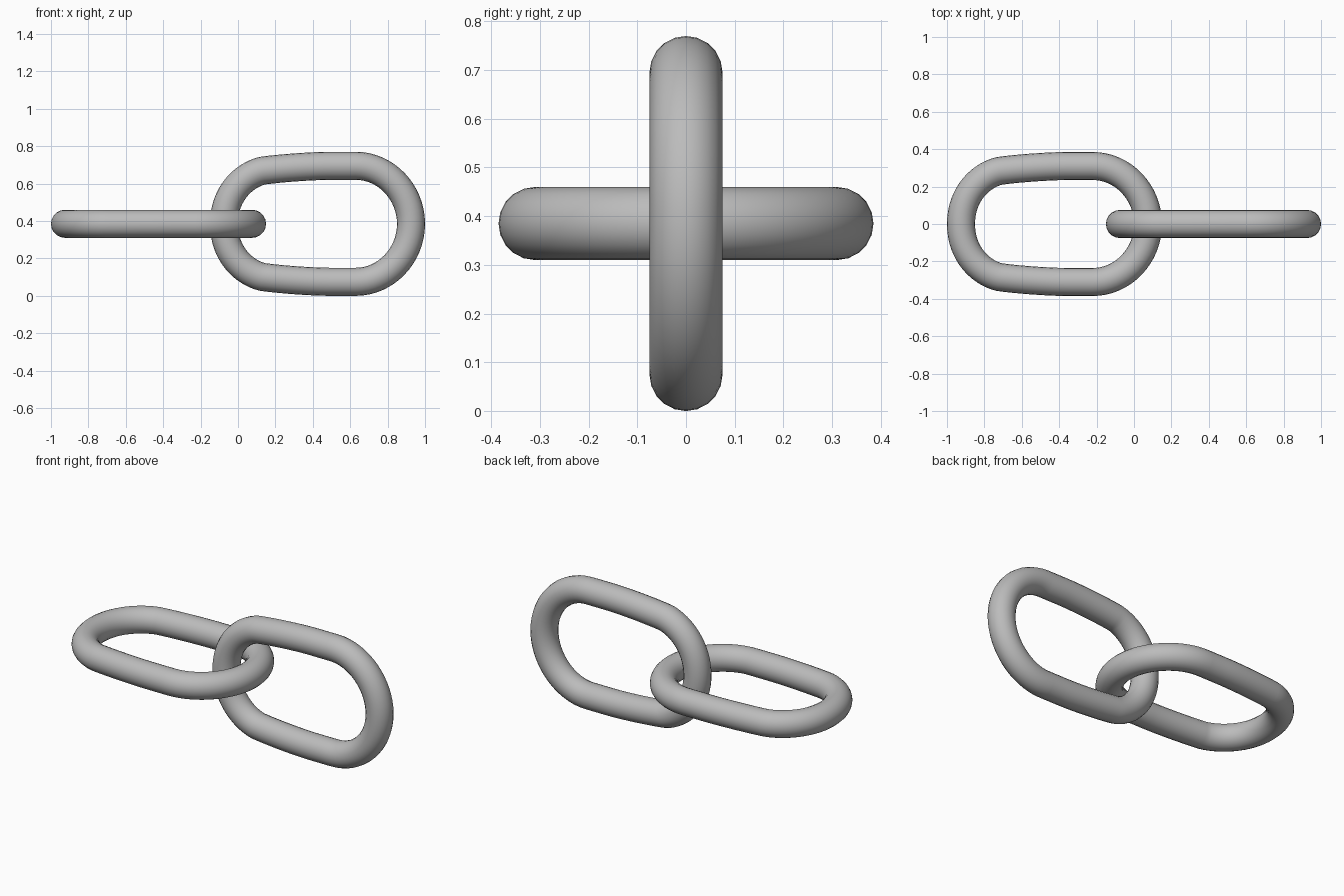
import bpy
from mathutils import Vector

cube = bpy.data.objects.get("Cube")
if cube:
    bpy.data.objects.remove(cube, do_unlink=True)

TUBE = 0.075
HEIGHT = 0.385

steel = bpy.data.materials.new("grey steel")
steel.use_nodes = True
steel.diffuse_color = (0.5, 0.5, 0.5, 1)
steel.node_tree.nodes["Principled BSDF"].inputs["Base Color"].default_value = (0.5, 0.5, 0.5, 1)

# Upper half of the link's centre line: point, incoming and outgoing handle offsets
tapered_end = ((-0.075, 0), (0, -0.16), (0, 0.16))
upper_side = [
    ((0.13, 0.284), (-0.10, -0.025), (0.10, 0.014)),
    ((0.50, 0.31), (-0.10, 0), (0.04, 0)),
    ((0.63, 0.31), (-0.04, 0), (0.16, 0)),
]
round_end = ((0.925, 0), (0, 0.17), (0, -0.17))


def flip(p):
    return (p[0], -p[1])


# Lower half mirrors the upper half, run in the opposite direction
lower_side = [(flip(p), flip(b), flip(a)) for p, a, b in reversed(upper_side)]
LOOP = [tapered_end, *upper_side, round_end, *lower_side]


def make_link(name, shift, upright):
    """Sweep a round tube along the closed link outline."""
    def place(p):
        x, w = p
        return Vector((x, 0, w) if upright else (x, w, 0))

    curve = bpy.data.curves.new(name, "CURVE")
    curve.dimensions = "3D"
    curve.bevel_depth = TUBE
    curve.bevel_resolution = 8
    curve.resolution_u = 16
    spline = curve.splines.new("BEZIER")
    spline.bezier_points.add(len(LOOP) - 1)
    spline.use_cyclic_u = True
    for point, (co, before, after) in zip(spline.bezier_points, LOOP):
        point.handle_left_type = point.handle_right_type = "FREE"
        point.co = place(co)
        point.handle_left = point.co + place(before)
        point.handle_right = point.co + place(after)
    curve.materials.append(steel)

    link = bpy.data.objects.new(name, curve)
    bpy.context.collection.objects.link(link)
    link.location = (shift, 0, HEIGHT)
    bpy.ops.object.select_all(action="DESELECT")
    link.select_set(True)
    bpy.context.view_layer.objects.active = link
    bpy.ops.object.convert(target="MESH")
    bpy.ops.object.shade_smooth()


make_link("upright_link", 0, True)
make_link("flat_link", -0.85, False)
